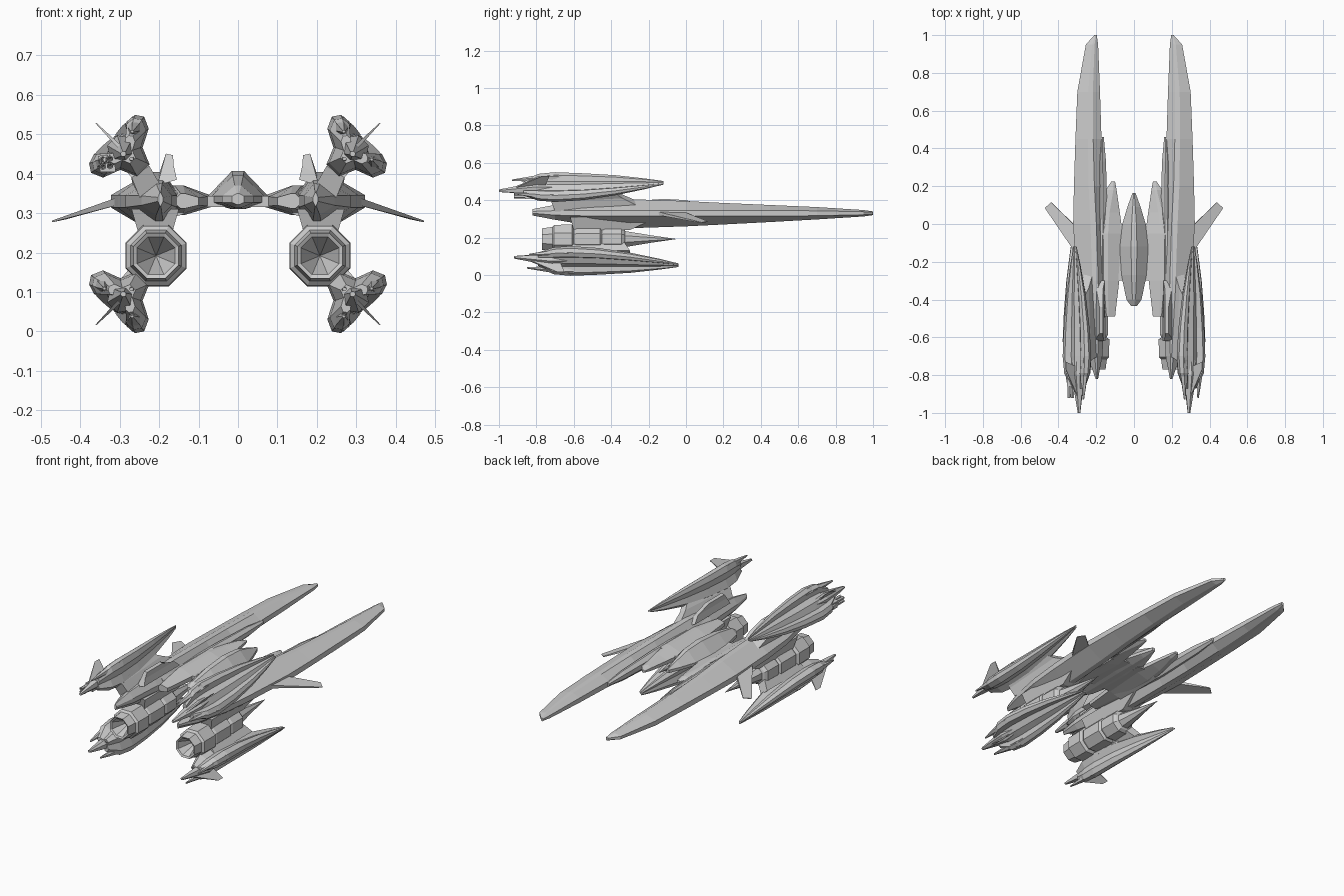
import bpy, bmesh, math

grey = bpy.data.materials.new("hull grey")
grey.diffuse_color = (0.6, 0.6, 0.6, 1)


def build(name, rings, fn=lambda p: p, cap=True):
    """Skin a list of equal-length point rings into one flat-shaded object."""
    bm = bmesh.new()
    vr = [[bm.verts.new(fn(p)) for p in r] for r in rings]
    n = len(vr[0])
    for a, b in zip(vr, vr[1:]):
        for i in range(n):
            j = (i + 1) % n
            bm.faces.new((a[i], a[j], b[j], b[i]))
    if cap:
        bm.faces.new(vr[0])
        bm.faces.new(vr[-1])
    bmesh.ops.remove_doubles(bm, verts=bm.verts, dist=1e-5)
    bmesh.ops.recalc_face_normals(bm, faces=bm.faces)
    me = bpy.data.meshes.new(name)
    bm.to_mesh(me)
    bm.free()
    me.materials.append(grey)
    ob = bpy.data.objects.new(name, me)
    bpy.context.collection.objects.link(ob)
    return ob


def lens(y, xi, xo, xr, zb, zt, ze, e):
    """Ridged lens section: inner/outer edge, ridge x, bottom, top, edge height, half edge."""
    w = (xo - xi) * 0.1
    return [(xi, y, ze - e), (xi, y, ze + e), (xr - w, y, zt), (xr + w, y, zt),
            (xo, y, ze + e), (xo, y, ze - e), (xr + w, y, zb), (xr - w, y, zb)]


def spindle(cx, cz, prof, n=8):
    """Rings around an axis along y, from (y, radius) pairs."""
    return [[(cx + r * math.cos((i + .5) * math.tau / n), y,
              cz + r * math.sin((i + .5) * math.tau / n)) for i in range(n)]
            for y, r in prof]


def plate(name, outline, off, fn):
    """Thin blade from an outline, thickened both ways along off, tapering at the tip."""
    t = (1, 1, .2, .2)
    rings = [[tuple(c + s * k * o for c, o in zip(p, off)) for p, k in zip(outline, t)]
             for s in (-1, 1)]
    build(name, rings, fn)


# Central cockpit body
build("cockpit_body", [lens(y, -w, w, 0, zb, zt, ze, .008) for y, w, zb, zt, ze in [
    (-.435, .015, .322, .35, .335), (-.40, .04, .314, .37, .335), (-.27, .067, .31, .395, .335),
    (-.12, .077, .31, .407, .335), (0, .062, .312, .40, .335), (.09, .035, .318, .375, .337),
    (.165, .008, .33, .35, .34)]])

# T-shaped pod section: u tangential, v radially outwards
POD = [(-.098, .018), (-.085, .037), (-.06, .04), (-.035, .018), (0, .03), (.035, .018),
       (.06, .04), (.085, .032), (.098, .012), (.085, -.018), (.04, -.035), (.022, -.078),
       (-.022, -.078), (-.04, -.035), (-.085, -.012)]
Q = math.sqrt(.5)


def uv(y, u, v, cx=.295, cz=.463):
    return (cx + Q * (u + v), y, cz + Q * (v - u))


def pod_spike(name, u0, v0, u1, v1, y0, y1, r, tip, fn):
    """Angular tail spike running from the pod body to its point."""
    rings = []
    for y, u, v, s in [(y0, u0, v0, .6), (y0 * .6 + y1 * .4, u0, v0, 1), (y1, u1, v1, tip)]:
        rings.append([uv(y, u + r * s * a, v + r * s * b)
                      for a, b in [(-1, 0), (-.4, .8), (.5, .8), (1, 0), (.4, -.8), (-.4, -.8)]])
    build(name, rings, fn)


def pod(side, level, fn):
    tag = f"{level}_{side}"
    rings = []
    for y, s, cx, cz in [(-.12, .12, .312, .492), (-.22, .36, .308, .485), (-.38, .68, .302, .475),
                         (-.55, .9, .297, .466), (-.70, 1, .295, .463), (-.79, .9, .295, .463),
                         (-.87, .45, .292, .458)]:
        rings.append([uv(y, u * s, v * s, cx, cz) for u, v in POD])
    build("pod_" + tag, rings, fn)
    # tail spikes
    pod_spike("pod_tail_" + tag, 0, 0, .006, -.012, -.66, -1.0, .04, .2, fn)
    pod_spike("pod_spike_upper_" + tag, -.066, .015, -.05, .012, -.58, -.93, .03, .15, fn)
    pod_spike("pod_spike_lower_" + tag, .066, .01, .05, .012, -.58, -.92, .03, .15, fn)
    pod_spike("pod_spike_inner_" + tag, 0, -.06, 0, -.035, -.5, -.88, .028, .2, fn)
    # swept radial fin
    plate("pod_fin_" + tag, [uv(-.93, 0, .0), uv(-.76, 0, .0), uv(-.73, 0, .093), uv(-.77, 0, .093)],
          (.004, 0, -.004), fn)


for side, sx in (("right", 1), ("left", -1)):
    up = lambda p, s=sx: (s * p[0], p[1], p[2])
    low = lambda p, s=sx: (s * p[0], p[1] + .08, .545 - p[2])

    # Long forked hull
    build("long_hull_" + side, [lens(*r) for r in [
        (-.82, .19, .203, .197, .318, .352, .335, .005),
        (-.70, .168, .245, .20, .295, .375, .332, .012),
        (-.50, .155, .285, .20, .262, .392, .33, .015),
        (-.30, .15, .305, .205, .25, .405, .33, .016),
        (0, .165, .322, .215, .26, .395, .33, .016),
        (.20, .165, .318, .225, .27, .385, .33, .015),
        (.45, .172, .31, .23, .283, .374, .33, .015),
        (.70, .18, .30, .23, .297, .363, .33, .013),
        (.95, .19, .255, .215, .313, .347, .33, .008),
        (1.0, .197, .21, .203, .32, .34, .33, .005)]], up)
    # Inner rail along the hull
    build("inner_rail_" + side, [lens(*r) for r in [
        (-.45, .15, .20, .175, .30, .37, .335, .012), (.05, .142, .20, .17, .295, .37, .335, .015),
        (.33, .148, .19, .17, .305, .36, .335, .012), (.46, .16, .18, .17, .32, .345, .333, .005)]], up)
    # Connector between cockpit and hull
    build("connector_" + side, [lens(*r) for r in [
        (-.49, .10, .155, .14, .312, .35, .33, .01), (-.30, .078, .19, .15, .30, .37, .33, .012),
        (-.05, .06, .19, .15, .295, .37, .33, .012), (.06, .075, .18, .14, .303, .36, .33, .01),
        (.18, .092, .15, .115, .315, .35, .332, .008), (.225, .10, .12, .11, .325, .34, .333, .004)]], up)
    # Cross root joining connector and cockpit
    build("cross_root_" + side, [[(x, -.30, .33 - h), (x, .0, .33 - h), (x, .0, .33 + h), (x, -.30, .33 + h)]
                                 for x, h in ((.03, .014), (.09, .014), (.16, .04))], up)
    # Swept side wing
    plate("side_wing_" + side, [(.29, -.18, .335), (.29, -.03, .335), (.438, .115, .286), (.472, .085, .279)],
          (.002, 0, .01), up)
    # Small upright tab on the hull
    build("upright_tab_" + side, [
        [(.155, -.62, .385), (.205, -.62, .37), (.205, -.30, .37), (.155, -.30, .385)],
        [(.163, -.60, .42), (.197, -.60, .40), (.20, -.34, .40), (.163, -.34, .42)],
        [(.165, -.58, .447), (.183, -.58, .451), (.183, -.44, .451), (.165, -.44, .447)]], up)
    # Pylon from hull to upper pod
    build("upper_pylon_" + side, [
        [(.19, -.70, .36), (.25, -.70, .34), (.26, -.20, .34), (.20, -.20, .37)],
        [(.225, -.72, .42), (.27, -.72, .39), (.275, -.34, .41), (.24, -.34, .43)],
        [(.26, -.70, .46), (.30, -.70, .43), (.30, -.40, .45), (.27, -.40, .46)]], up)
    # Pylon from hull to engine
    build("engine_pylon_" + side, [
        [(.15, -.62, .31), (.27, -.62, .31), (.27, -.15, .31), (.15, -.15, .31)],
        [(.17, -.60, .24), (.25, -.60, .24), (.245, -.30, .24), (.175, -.30, .24)]], up)
    # Pylon from engine to lower pod
    build("lower_pylon_" + side, [
        [(.21, -.62, .15), (.25, -.62, .19), (.25, -.34, .19), (.21, -.34, .15)],
        [(.26, -.64, .10), (.30, -.64, .13), (.30, -.30, .13), (.26, -.30, .10)]], up)
    # Octagonal engine with recessed nozzle and spike
    build("engine_" + side, spindle(.208, .192, [
        (-.64, .0001), (-.765, .052), (-.77, .062), (-.715, .07), (-.705, .082), (-.61, .084),
        (-.60, .068), (-.585, .076), (-.46, .076), (-.45, .064), (-.435, .072), (-.345, .07),
        (-.33, .058), (-.325, .046), (-.19, .022), (-.05, .0003)]), up)
    # Upper and lower pods
    pod(side, "upper", up)
    pod(side, "lower", low)

# Launcher tubes on the upper left pod
left = lambda p: (-p[0], p[1], p[2])
build("launcher_block", [[(x, y, z) for x, z in ((.31, .405), (.35, .405), (.355, .445), (.315, .45))]
                         for y in (-.86, -.66)], left)
for i, (x, z) in enumerate([(.325, .42), (.343, .418), (.325, .438), (.343, .436)]):
    build(f"launcher_tube_{i}", spindle(x, z, [(-.87, .0001), (-.92, .006), (-.92, .009), (-.8, .009)], 6), left)
